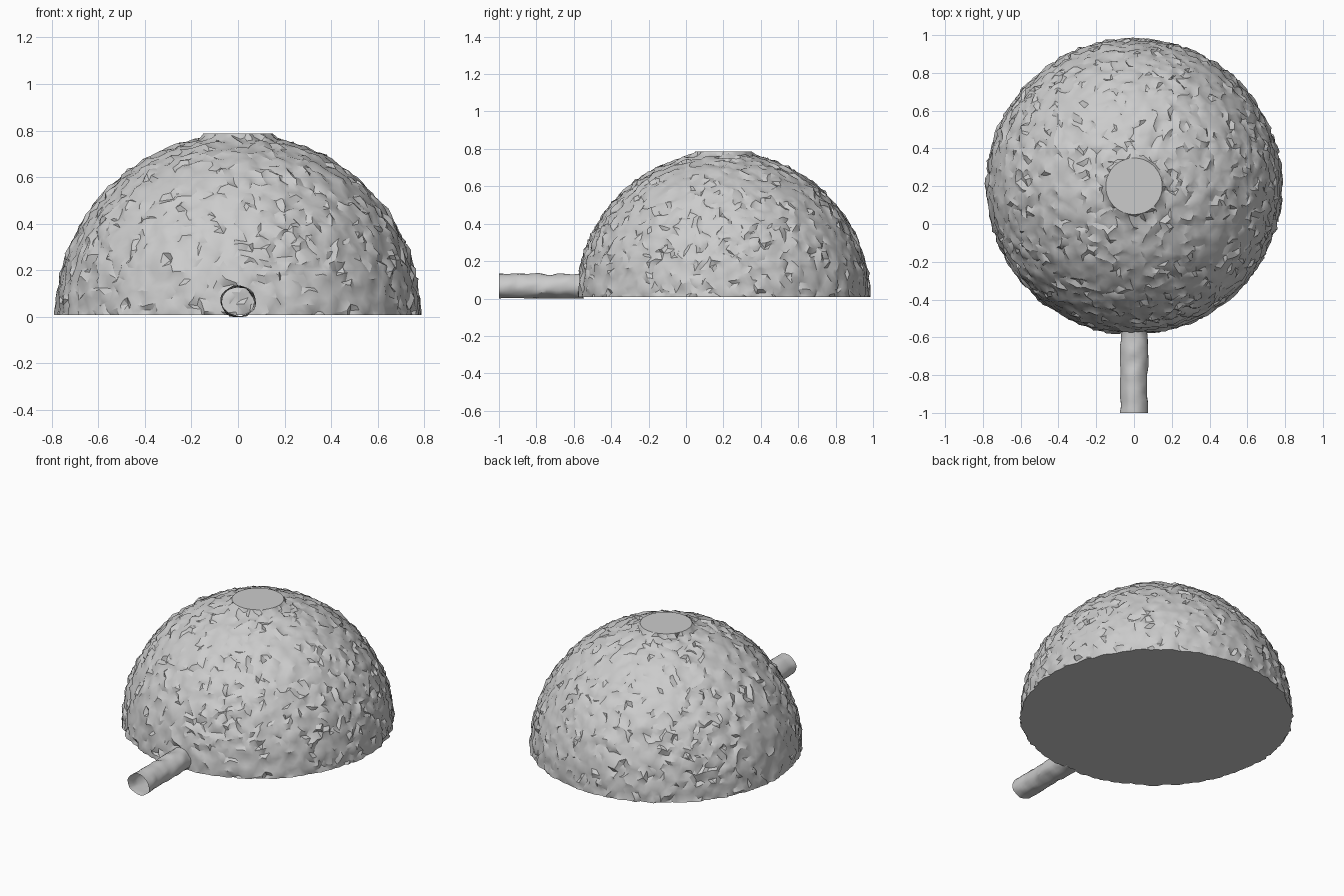
import bpy, bmesh, math
from mathutils import Vector, noise

if "Cube" in bpy.data.objects:
    bpy.data.objects.remove(bpy.data.objects["Cube"])


def finish(bm, name, angle):
    bmesh.ops.recalc_face_normals(bm, faces=bm.faces)
    mesh = bpy.data.meshes.new(name)
    bm.to_mesh(mesh)
    bm.free()
    obj = bpy.data.objects.new(name, mesh)
    bpy.context.collection.objects.link(obj)
    bpy.ops.object.select_all(action='DESELECT')
    obj.select_set(True)
    bpy.context.view_layer.objects.active = obj
    bpy.ops.object.shade_smooth_by_angle(angle=math.radians(angle))
    return obj


def cut(bm, z, above):
    bmesh.ops.bisect_plane(bm, geom=bm.verts[:] + bm.edges[:] + bm.faces[:],
                           plane_co=(0, 0, z), plane_no=(0, 0, 1),
                           clear_outer=above, clear_inner=not above)


# rough dome: hemisphere with flat base and flat top cap
R, BASE, TOP, CY = 0.782, 0.008, 0.783, 0.2
bm = bmesh.new()
bmesh.ops.create_icosphere(bm, subdivisions=6, radius=R)
cap_z = math.sqrt(R * R - 0.15 ** 2)
cut(bm, BASE, False)
cut(bm, cap_z, True)
bmesh.ops.remove_doubles(bm, verts=bm.verts, dist=0.002)
for v in bm.verts:
    n = v.co.normalized()
    rim = v.is_boundary
    low = rim and v.co.z < 0.1
    d = noise.noise_vector(v.co * 27) * 0.018 + noise.noise_vector(v.co * 50 + Vector((7, 3, 5))) * 0.006
    if rim and not low:
        v.co.z = TOP + 0.004
        continue
    v.co += d
    # keep the stones inside the outer envelope
    if v.co.length > 0.8:
        v.co *= 0.8 / v.co.length
    v.co.z = BASE if low else max(v.co.z, BASE)
edges = [e for e in bm.edges if e.is_boundary]
bmesh.ops.holes_fill(bm, edges=edges, sides=0)
bmesh.ops.translate(bm, verts=bm.verts, vec=(0, CY, 0))
finish(bm, "dome", 30)

# bumpy open entrance tube
bm = bmesh.new()
SEGS, RINGS = 24, 22
rings = []
for i in range(RINGS):
    y = -1 + 0.45 * i / (RINGS - 1)
    ring = []
    for k in range(SEGS):
        a = math.tau * k / SEGS
        c = Vector((0.073 * math.cos(a), y, 0.065 + 0.066 * math.sin(a)))
        d = noise.noise_vector(c * 16) * 0.01
        if i == 0:
            d.y = 0
        c += d
        c.z = max(c.z, 0)
        ring.append(bm.verts.new(c))
    rings.append(ring)
for a, b in zip(rings, rings[1:]):
    for k in range(SEGS):
        j = (k + 1) % SEGS
        bm.faces.new((a[k], a[j], b[j], b[k]))
finish(bm, "entrance_tube", 30)
